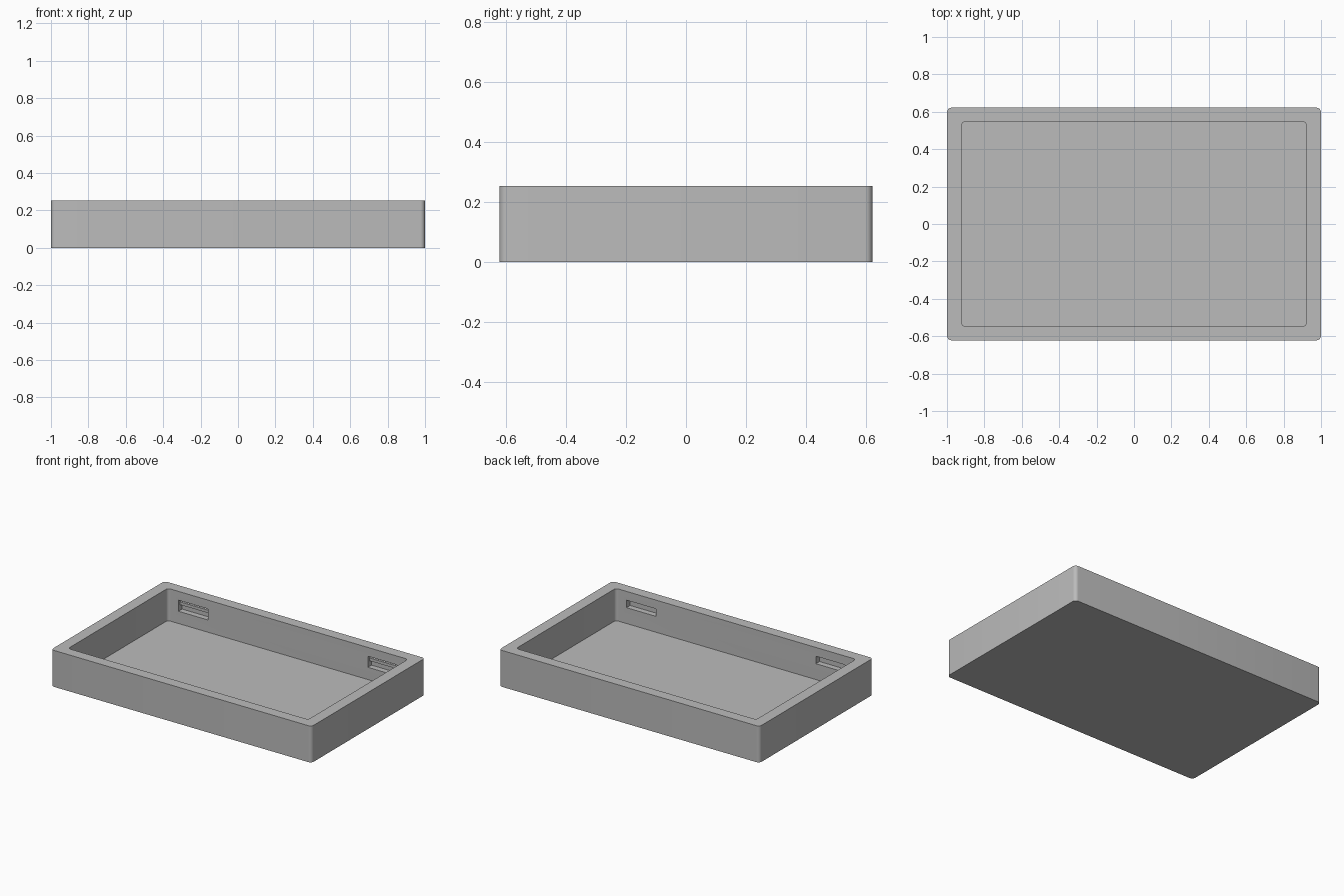
import bpy
import bmesh

if "Cube" in bpy.data.objects:
    bpy.data.objects.remove(bpy.data.objects["Cube"], do_unlink=True)

# Single matte grey
grey = bpy.data.materials.new("matte_grey")
grey.use_nodes = True
grey.diffuse_color = (0.5, 0.5, 0.5, 1)
grey.node_tree.nodes["Principled BSDF"].inputs["Base Color"].default_value = (0.5, 0.5, 0.5, 1)


def block(name, low, high, radius=0.0):
    """Box between two corners, with optionally rounded upright edges."""
    bm = bmesh.new()
    bmesh.ops.create_cube(bm, size=1)
    for v in bm.verts:
        v.co = [(a + b) / 2 + c * (b - a) for a, b, c in zip(low, high, v.co)]
    if radius:
        upright = [e for e in bm.edges if abs(e.verts[0].co.z - e.verts[1].co.z) > 0.01]
        bmesh.ops.bevel(bm, geom=upright, offset=radius, segments=6,
                        profile=0.5, affect='EDGES')
    mesh = bpy.data.meshes.new(name)
    bm.to_mesh(mesh)
    bm.free()
    mesh.materials.append(grey)
    obj = bpy.data.objects.new(name, mesh)
    bpy.context.collection.objects.link(obj)
    return obj


def carve(target, cutter):
    """Subtract the cutter from the target, then discard it."""
    cutter.hide_render = True
    mod = target.modifiers.new("carve", 'BOOLEAN')
    mod.operation = 'DIFFERENCE'
    mod.solver = 'EXACT'
    mod.object = cutter
    bpy.ops.object.select_all(action='DESELECT')
    bpy.context.view_layer.objects.active = target
    target.select_set(True)
    bpy.ops.object.modifier_apply(modifier=mod.name)
    bpy.data.objects.remove(cutter, do_unlink=True)


HEIGHT, FLOOR = 0.253, 0.03
WALL_X, WALL_Y = 0.922, 0.547
SLOT_IN, SLOT_OUT, SLOT_TOP, DEPTH = 0.615, 0.84, 0.192, 0.04

# Open tray with rounded corners
tray = block("tray", (-1, -0.622, 0), (1, 0.622, HEIGHT), 0.025)
carve(tray, block("cavity", (-WALL_X, -WALL_Y, FLOOR), (WALL_X, WALL_Y, HEIGHT + 0.1), 0.02))

# Latch slots in the long inner walls: taller with a rail at the back
for side, word in ((-1, "right"), (1, "left")):
    x0, x1 = sorted((side * SLOT_IN, side * SLOT_OUT))
    carve(tray, block("front_slot", (x0, -WALL_Y - DEPTH, 0.14), (x1, -WALL_Y + 0.02, SLOT_TOP)))
    carve(tray, block("back_slot", (x0, WALL_Y - 0.02, 0.115), (x1, WALL_Y + DEPTH, SLOT_TOP)))
    block(word + "_slot_rail", (x0 - 0.005, WALL_Y + 0.015, 0.155),
          (x1 + 0.005, WALL_Y + DEPTH + 0.005, 0.175))

# Smooth the rounded corners only
bpy.ops.object.select_all(action='DESELECT')
bpy.context.view_layer.objects.active = tray
tray.select_set(True)
bpy.ops.object.shade_smooth_by_angle()
